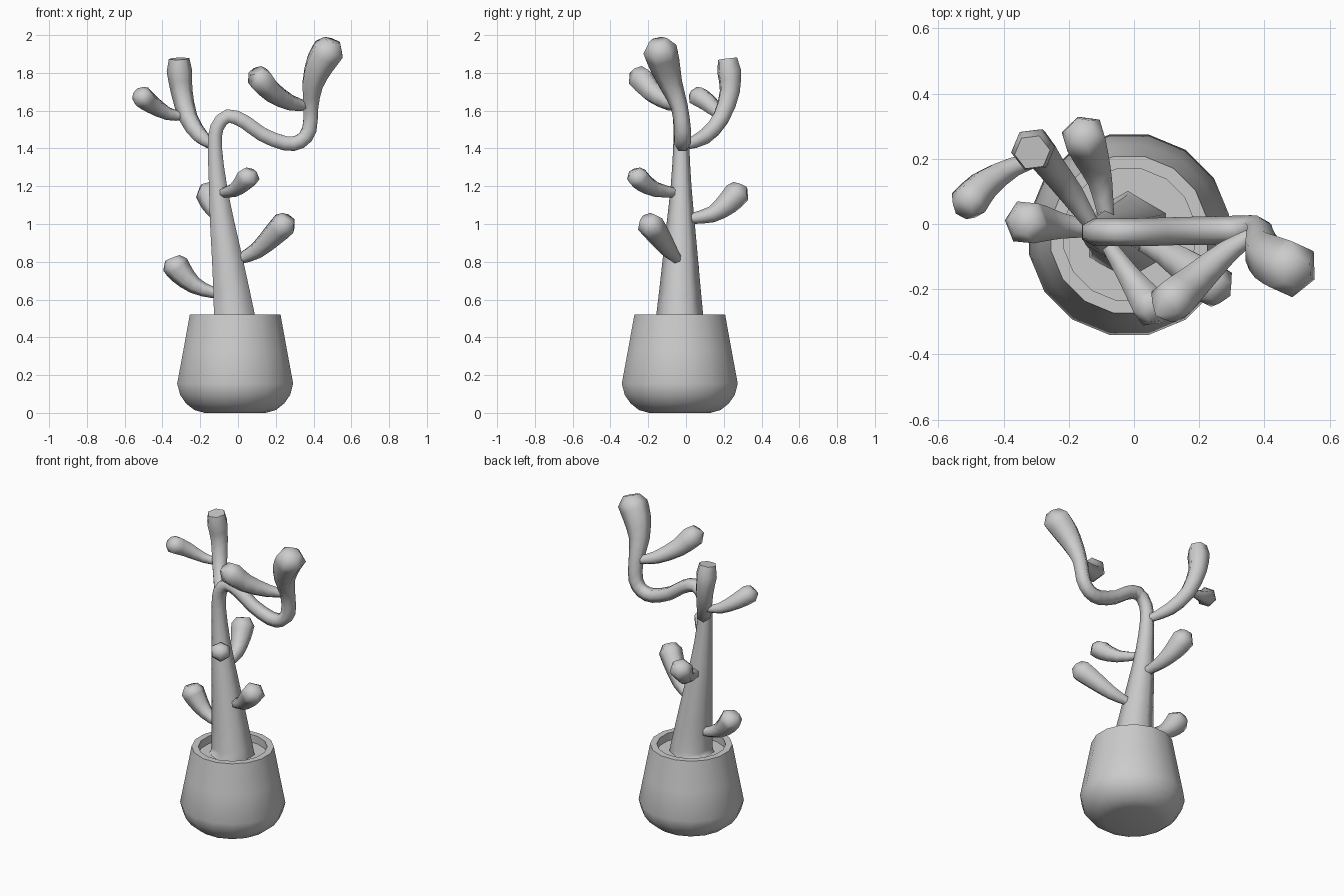
import bpy, bmesh, math
from mathutils import Vector


def finish(name, bm, angle):
    bmesh.ops.recalc_face_normals(bm, faces=bm.faces[:])
    me = bpy.data.meshes.new(name)
    bm.to_mesh(me)
    bm.free()
    ob = bpy.data.objects.new(name, me)
    bpy.context.collection.objects.link(ob)
    bpy.ops.object.select_all(action='DESELECT')
    ob.select_set(True)
    bpy.context.view_layer.objects.active = ob
    bpy.ops.object.shade_smooth_by_angle(angle=math.radians(angle))
    return ob


def skin(bm, rings):
    # Bridge consecutive rings and cap both ends
    n = len(rings[0])
    for a, b in zip(rings, rings[1:]):
        for i in range(n):
            bm.faces.new((a[i], a[(i + 1) % n], b[(i + 1) % n], b[i]))
    bm.faces.new(rings[0])
    bm.faces.new(rings[-1])


def smooth_path(pts, steps):
    # Catmull-Rom through (x, y, z, radius) points
    p = [Vector(q) for q in pts]
    p = [2 * p[0] - p[1]] + p + [2 * p[-1] - p[-2]]
    out = []
    for a, b, c, d in zip(p, p[1:], p[2:], p[3:]):
        for k in range(steps):
            t = k / steps
            out.append(0.5 * (2 * b + (c - a) * t + (2 * a - 5 * b + 4 * c - d) * t * t
                              + (3 * b - a - 3 * c + d) * t ** 3))
    return out + [p[-2]]


def limb(name, pts, up, steps=2, sides=6):
    # Six-sided tapered tube; the last point is the small rounded end ring
    path = smooth_path(pts[:-1], steps) + [Vector(pts[-1])]
    pos = [q.to_3d() for q in path]
    u = Vector(up)
    bm = bmesh.new()
    rings = []
    for i, c in enumerate(pos):
        t = (pos[min(i + 1, len(pos) - 1)] - pos[max(i - 1, 0)]).normalized()
        u = (u - t * u.dot(t)).normalized()
        v = t.cross(u)
        r = path[i][3]
        rings.append([bm.verts.new(c + r * (u * math.cos(a) + v * math.sin(a)))
                      for a in (2 * math.pi * k / sides for k in range(sides))])
    skin(bm, rings)
    return finish(name, bm, 65)


# Pot and soil: turned 16-sided profiles
def turned(name, profile, sides=16):
    bm = bmesh.new()
    rings = []
    for r, z in profile:
        rings.append([bm.verts.new((-0.015 + r * math.cos(a), -0.033 + r * math.sin(a), z))
                      for a in ((k + 0.5) * 2 * math.pi / sides for k in range(sides))])
    skin(bm, rings)
    return finish(name, bm, 40)


turned("pot", [(.165, 0), (.22, .015), (.265, .05), (.297, .095), (.313, .155),
               (.28, .33), (.245, .52), (.205, .52), (.205, .47)])

# Trunk sweeping up, over and into the right arm
limb("trunk", [(-.02, -.033, .46, .137), (-.02, -.033, .52, .124), (-.055, -.03, .80, .095),
               (-.083, -.028, 1.0, .075), (-.106, -.026, 1.2, .055), (-.122, -.025, 1.4, .043),
               (-.112, -.025, 1.51, .042), (-.053, -.025, 1.572, .042), (.037, -.025, 1.54, .043),
               (.127, -.022, 1.475, .043), (.25, -.02, 1.427, .044), (.33, -.018, 1.437, .044),
               (.378, -.018, 1.50, .044), (.386, -.035, 1.62, .045), (.395, -.08, 1.74, .062),
               (.435, -.115, 1.85, .083), (.483, -.138, 1.925, .09), (.50, -.148, 1.972, .05)],
     (0, 1, 0))

# Branches, each swelling toward a blunt tip
branches = {
    "low_left_branch": [(-.05, -.02, .64, .026), (-.13, -.015, .637, .03), (-.23, -.005, .675, .045),
                        (-.30, .003, .74, .064), (-.333, .005, .785, .071), (-.347, .007, .82, .042)],
    "low_right_branch": [(.01, -.05, .815, .028), (.10, -.09, .86, .045), (.19, -.15, .945, .063),
                         (.245, -.19, 1.0, .071), (.265, -.205, 1.035, .042)],
    "front_branch": [(-.085, -.055, 1.165, .025), (-.015, -.16, 1.183, .04), (.035, -.23, 1.225, .056),
                     (.056, -.26, 1.255, .061), (.064, -.27, 1.285, .035)],
    "back_branch": [(-.085, .02, 1.028, .028), (-.105, .135, 1.05, .043), (-.135, .22, 1.11, .062),
                    (-.155, .272, 1.165, .071), (-.163, .288, 1.205, .042)],
    "upper_left_branch": [(-.125, -.01, 1.415, .025), (-.197, .10, 1.463, .043),
                          (-.262, .185, 1.56, .05), (-.298, .232, 1.70, .058),
                          (-.31, .228, 1.81, .068), (-.312, .22, 1.875, .055)],
    "left_twig": [(-.28, .20, 1.57, .022), (-.37, .175, 1.583, .034), (-.46, .12, 1.637, .051),
                  (-.508, .065, 1.675, .06), (-.525, .045, 1.70, .036)],
    "right_twig": [(.37, -.03, 1.625, .024), (.28, -.09, 1.642, .042), (.18, -.18, 1.70, .06),
                   (.115, -.238, 1.77, .072), (.095, -.258, 1.812, .044)],
}
for name, pts in branches.items():
    limb(name, pts, (0, 0, 1))
